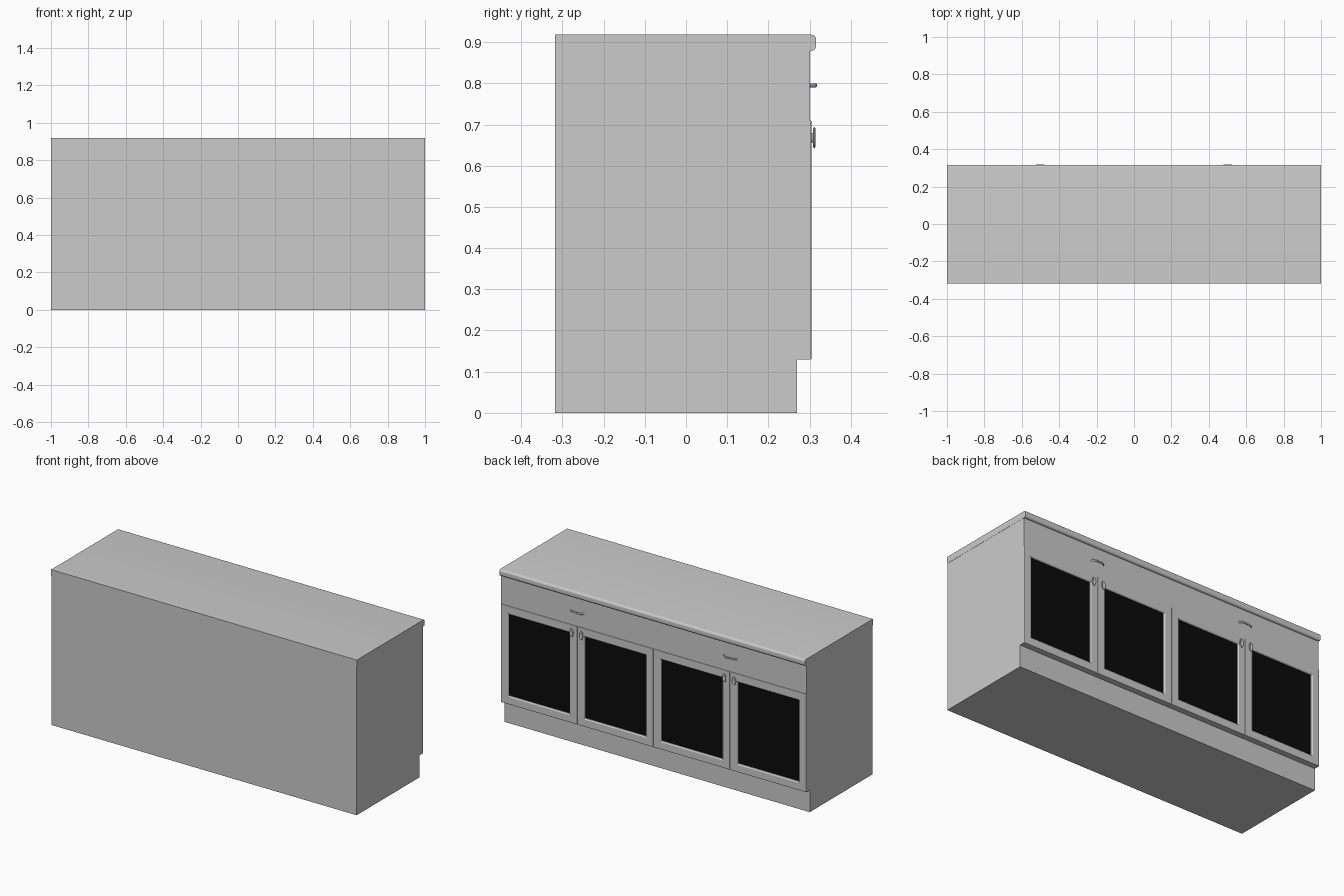
import bpy, bmesh, math
from mathutils import Vector

if "Cube" in bpy.data.objects:
    bpy.data.objects.remove(bpy.data.objects["Cube"])


def new_object(name, bm, smooth=False):
    bmesh.ops.recalc_face_normals(bm, faces=bm.faces)
    me = bpy.data.meshes.new(name)
    bm.to_mesh(me)
    bm.free()
    ob = bpy.data.objects.new(name, me)
    bpy.context.collection.objects.link(ob)
    if smooth:
        bpy.ops.object.select_all(action='DESELECT')
        ob.select_set(True)
        bpy.context.view_layer.objects.active = ob
        bpy.ops.object.shade_smooth_by_angle(angle=math.radians(35))
    return ob


def extrude_profile(name, points, half, smooth=False):
    """Extrude a (y, z) outline along x from -half to half."""
    bm = bmesh.new()
    face = bm.faces.new([bm.verts.new((-half, y, z)) for y, z in points])
    ext = bmesh.ops.extrude_face_region(bm, geom=[face])
    verts = [g for g in ext["geom"] if isinstance(g, bmesh.types.BMVert)]
    bmesh.ops.translate(bm, verts=verts, vec=(2 * half, 0, 0))
    return new_object(name, bm, smooth)


def loft(name, rings, close=False, smooth=False):
    """Skin equal-length rings of points; cap the ends if asked."""
    bm = bmesh.new()
    loops = [[bm.verts.new(p) for p in ring] for ring in rings]
    n = len(loops[0])
    for a, b in zip(loops, loops[1:]):
        for i in range(n):
            j = (i + 1) % n
            bm.faces.new((a[i], a[j], b[j], b[i]))
    if close:
        bm.faces.new(loops[0])
        bm.faces.new(loops[-1])
    return new_object(name, bm, smooth)


def rectangle(cx, hx, z0, z1, inset, y):
    return [(cx + sx * (hx - inset), y, z) for sx, z in
            ((-1, z0 + inset), (1, z0 + inset), (1, z1 - inset), (-1, z1 - inset))]


BACK, Z_DOOR, Z_RAIL, Z_TOP = -0.318, 0.13, 0.71, 0.918

dark = bpy.data.materials.new("dark_glass")
dark.diffuse_color = (0.003, 0.003, 0.003, 1)
dark.use_nodes = True
dark.node_tree.nodes["Principled BSDF"].inputs["Base Color"].default_value = dark.diffuse_color

# Carcass with recessed plinth and flush drawer rail
extrude_profile("carcass", [(BACK, 0), (0.27, 0), (0.27, Z_DOOR), (0.29, Z_DOOR),
                            (0.29, Z_RAIL), (0.301, Z_RAIL), (0.301, 0.879), (BACK, 0.879)], 0.999)

# Worktop with rounded front edge
r = 0.012
nose = [(0.316 - r + r * math.cos(a), zc + r * math.sin(a))
        for zc, start in ((0.879 + r, -90), (Z_TOP - r, 0))
        for a in (math.radians(start + 15 * k) for k in range(7))]
extrude_profile("worktop", [(BACK, 0.879)] + nose + [(BACK, Z_TOP)], 1.0, True)

# Four framed doors with dark panels
door_profile = [(0, 0.289), (0, 0.302), (0.001, 0.304), (0.003, 0.305),
                (0.043, 0.305), (0.046, 0.303), (0.05, 0.300), (0.05, 0.291)]
for i in range(4):
    cx = -0.75 + 0.5 * i
    loft(f"door_frame_{i + 1}",
         [rectangle(cx, 0.249 + 0.0005, Z_DOOR, Z_RAIL, d, y) for d, y in door_profile])
    panel = loft(f"door_panel_{i + 1}",
                 [rectangle(cx, 0.2495, Z_DOOR, Z_RAIL, 0.049, y) for y in (0.289, 0.296)], True)
    panel.data.materials.append(dark)

# Oval door knobs: scale factor and depth along y
knob_profile = [(0.45, 0.303), (0.45, 0.308), (0.9, 0.309), (1.0, 0.311),
                (0.93, 0.3135), (0.75, 0.3145), (0.55, 0.3125), (0.25, 0.3115)]
for side in (-1, 1):
    for k in (-1, 1):
        cx = side * 0.5 + k * 0.032
        rings = [[(cx + 0.013 * s * math.cos(t), y, 0.668 + 0.026 * s * math.sin(t))
                  for t in (2 * math.pi * j / 24 for j in range(24))]
                 for s, y in knob_profile]
        loft(f"door_knob_{side}_{k}", rings, True, True)

# Bowed drawer pulls
for side in (-1, 1):
    rings = []
    for j in range(17):
        u = -1 + j / 8
        c = Vector((side * 0.5 + 0.042 * u, 0.300 + 0.0145 * (1 - u ** 4), 0.795))
        t = Vector((0.042, -0.058 * u ** 3, 0)).normalized()
        n = Vector((-t.y, t.x, 0))
        rings.append([c + n * 0.0035 * math.cos(a) + Vector((0, 0, 0.005 * math.sin(a)))
                      for a in (2 * math.pi * m / 10 for m in range(10))])
    loft(f"drawer_pull_{side}", rings, True, True)
